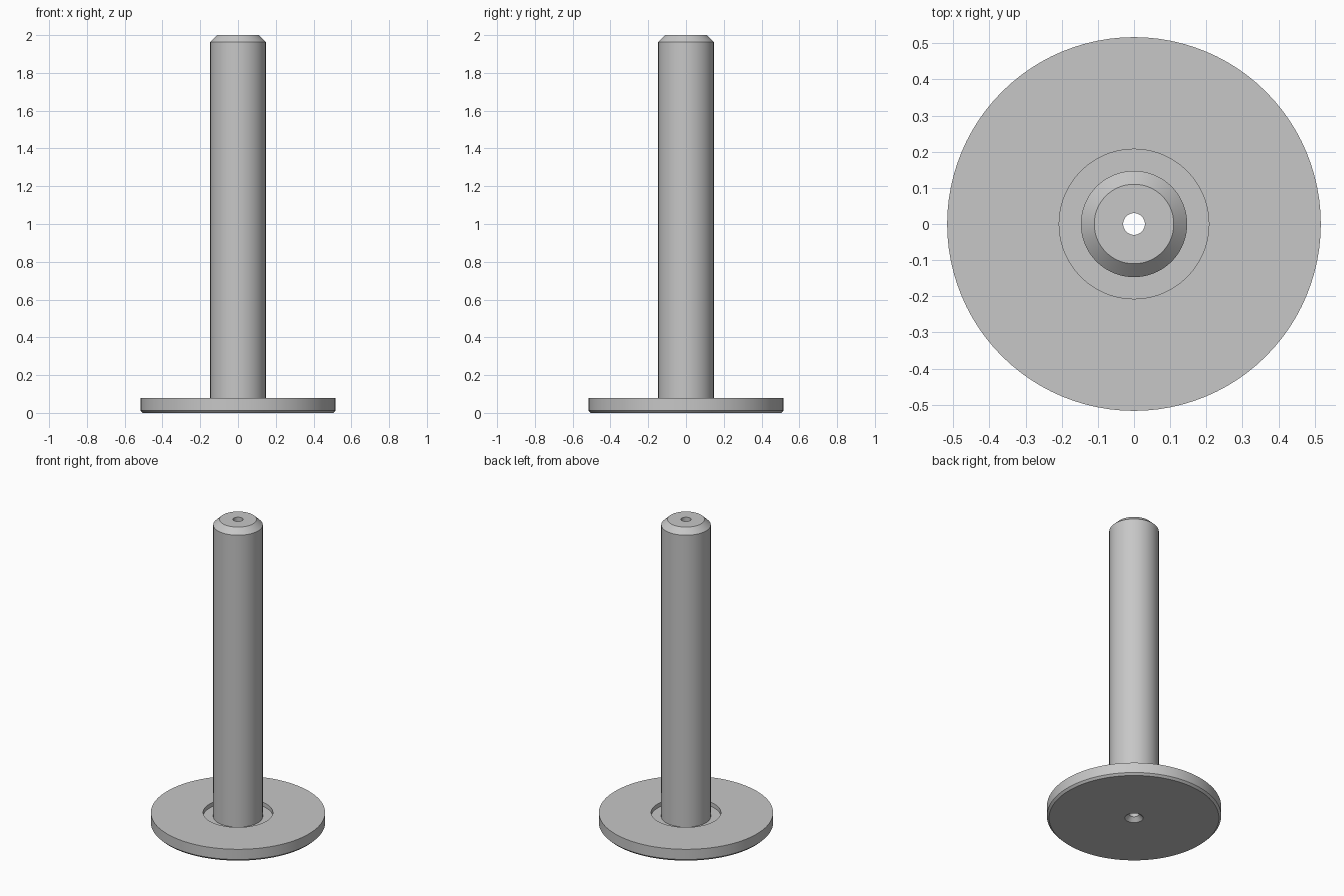
import bpy, bmesh, math

cube = bpy.data.objects.get("Cube")
if cube:
    bpy.data.objects.remove(cube, do_unlink=True)

grey = bpy.data.materials.new("plain grey")
grey.use_nodes = True
colour = (0.57, 0.57, 0.57, 1)
grey.diffuse_color = colour
grey.node_tree.nodes["Principled BSDF"].inputs["Base Color"].default_value = colour

BASE_R, BASE_H, BASE_CHAMFER = 0.517, 0.08, 0.013
PIN_R, PIN_TOP_R, PIN_H, PIN_CHAMFER = 0.147, 0.11, 2.0, 0.036
GROOVE_R, GROOVE_Z = 0.207, 0.053
BORE_R, SINK_R, SINK_H = 0.03, 0.055, 0.025
SEGMENTS = 96


def lathe(name, profile):
    """Revolve a closed (radius, height) profile around z."""
    bm = bmesh.new()
    verts = [bm.verts.new((r, 0, z)) for r, z in profile]
    edges = [bm.edges.new((a, b)) for a, b in zip(verts, verts[1:] + verts[:1])]
    bmesh.ops.spin(bm, geom=verts + edges, axis=(0, 0, 1), cent=(0, 0, 0),
                   angle=math.tau, steps=SEGMENTS, use_merge=True)
    bmesh.ops.remove_doubles(bm, verts=bm.verts, dist=1e-5)
    bmesh.ops.recalc_face_normals(bm, faces=bm.faces)
    mesh = bpy.data.meshes.new(name)
    bm.to_mesh(mesh)
    bm.free()
    mesh.materials.append(grey)
    obj = bpy.data.objects.new(name, mesh)
    bpy.context.collection.objects.link(obj)
    bpy.ops.object.select_all(action='DESELECT')
    obj.select_set(True)
    bpy.context.view_layer.objects.active = obj
    bpy.ops.object.shade_smooth_by_angle(angle=math.radians(25))
    return obj


# Disc base, recessed ring, chamfered pin and countersunk bore in one turned part
lathe("flanged_pin", [
    (SINK_R, 0),
    (BASE_R - BASE_CHAMFER, 0),
    (BASE_R, BASE_CHAMFER),
    (BASE_R, BASE_H),
    (GROOVE_R, BASE_H),
    (GROOVE_R, GROOVE_Z),
    (PIN_R, GROOVE_Z),
    (PIN_R, PIN_H - PIN_CHAMFER),
    (PIN_TOP_R, PIN_H),
    (BORE_R, PIN_H),
    (BORE_R, SINK_H),
])
